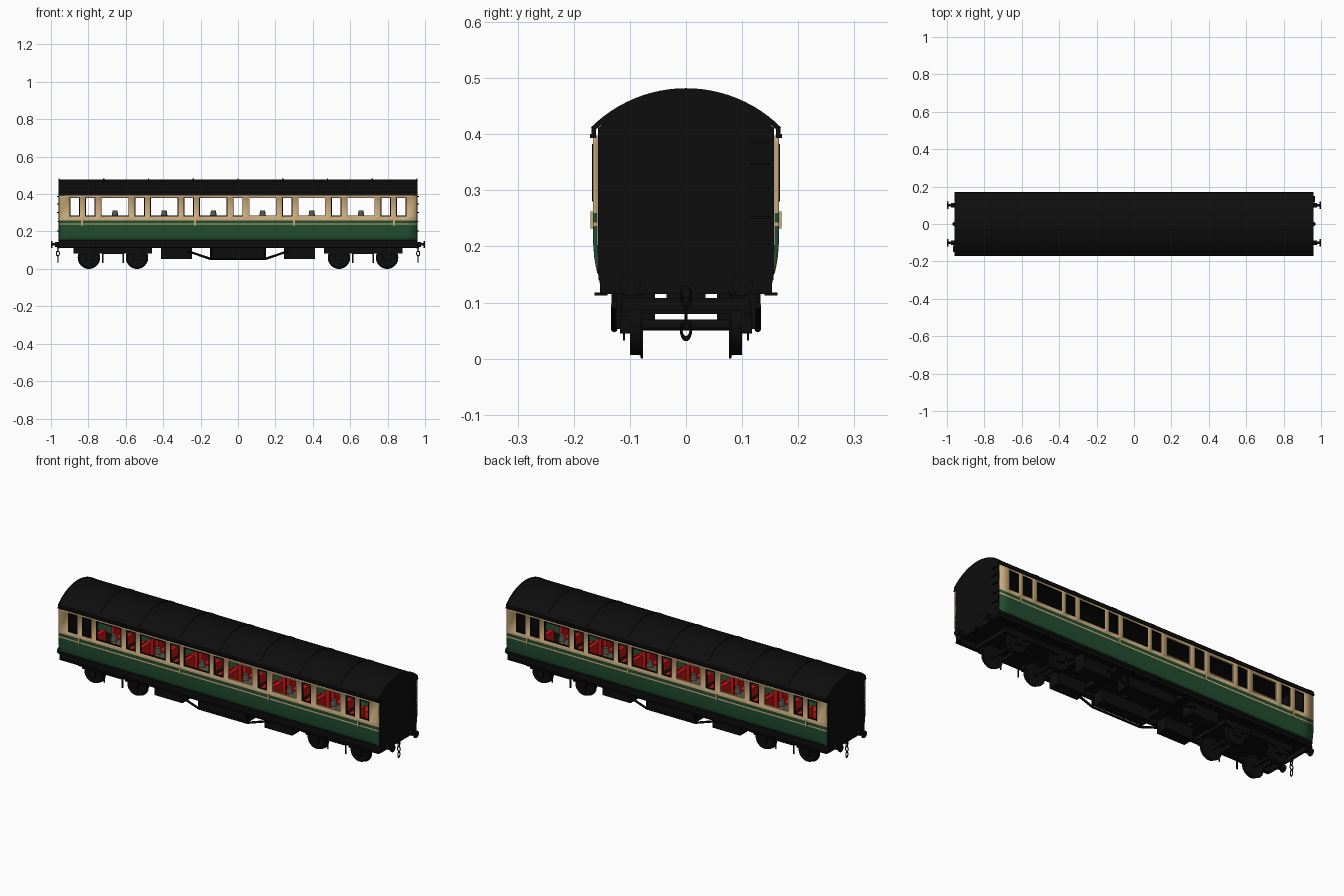
import bpy, bmesh, math
from mathutils import Matrix, Vector

if "Cube" in bpy.data.objects:
    bpy.data.objects.remove(bpy.data.objects["Cube"])


def material(name, r, g, b):
    m = bpy.data.materials.new(name)
    m.diffuse_color = (r, g, b, 1)
    m.use_nodes = True
    m.node_tree.nodes["Principled BSDF"].inputs["Base Color"].default_value = m.diffuse_color
    return m


BLACK = material("black", 0.004, 0.004, 0.004)
CREAM = material("cream", 0.60, 0.41, 0.20)
GREEN = material("green", 0.016, 0.075, 0.03)
RED = material("red", 0.55, 0.008, 0.008)
GREY = material("grey", 0.10, 0.09, 0.075)


def finish(name, bm, mats, smooth=False):
    me = bpy.data.meshes.new(name)
    bm.to_mesh(me)
    bm.free()
    ob = bpy.data.objects.new(name, me)
    bpy.context.collection.objects.link(ob)
    for m in mats:
        me.materials.append(m)
    if smooth:
        bpy.context.view_layer.objects.active = ob
        ob.select_set(True)
        bpy.ops.object.shade_smooth_by_angle(angle=math.radians(35))
        ob.select_set(False)
    return ob


def add_box(bm, x0, x1, y0, y1, z0, z1):
    m = Matrix.Translation(((x0 + x1) / 2, (y0 + y1) / 2, (z0 + z1) / 2))
    m = m @ Matrix.Diagonal((abs(x1 - x0), abs(y1 - y0), abs(z1 - z0), 1))
    bmesh.ops.create_cube(bm, size=1, matrix=m)


def boxes(name, mat, items):
    bm = bmesh.new()
    for it in items:
        add_box(bm, *it)
    return finish(name, bm, [mat])


def add_rod(bm, p, q, r1, r2=None, seg=20):
    p, q = Vector(p), Vector(q)
    d = q - p
    m = Matrix.Translation((p + q) / 2) @ d.to_track_quat('Z', 'Y').to_matrix().to_4x4()
    bmesh.ops.create_cone(bm, cap_ends=True, segments=seg, radius1=r1,
                          radius2=r1 if r2 is None else r2, depth=d.length, matrix=m)


def rods(name, mat, items):
    bm = bmesh.new()
    for it in items:
        add_rod(bm, *it)
    return finish(name, bm, [mat], True)


def prism(name, mat, pts, x0, x1, smooth=False):
    bm = bmesh.new()
    f = bm.faces.new([bm.verts.new((x0, y, z)) for y, z in pts])
    ret = bmesh.ops.extrude_face_region(bm, geom=[f])
    vs = [v for v in ret['geom'] if isinstance(v, bmesh.types.BMVert)]
    bmesh.ops.translate(bm, vec=(x1 - x0, 0, 0), verts=vs)
    bmesh.ops.recalc_face_normals(bm, faces=bm.faces)
    return finish(name, bm, [mat], smooth)


def arc(half, side, top, n=24):
    R = (half ** 2 + (top - side) ** 2) / (2 * (top - side))
    a = math.asin(half / R)
    return [(R * math.sin(a - 2 * a * i / n), top - R + R * math.cos(a - 2 * a * i / n))
            for i in range(n + 1)]


SIGNS = (1, -1)
BAYS = [-0.6575 + 0.263 * i for i in range(6)]
NARROW = [-0.872, -0.789] + [-0.526 + 0.263 * i for i in range(5)] + [0.789, 0.872]
windows = sorted([(c - 0.076, c + 0.076, 1) for c in BAYS] +
                 [(c - 0.028, c + 0.028, 0) for c in NARROW])
SILL, HEAD = 0.28, 0.383

# Body sides: grid of panels with open windows, painted in bands by height
zs = [0.152, 0.165, 0.18, 0.205, 0.236, 0.243, 0.26, SILL, HEAD, 0.398]
ys = [0.158, 0.161, 0.1635, 0.1655] + [0.166] * 6
xs = [-0.958] + [e for w in windows for e in w[:2]] + [0.958]
for s, name in ((1, "front_side"), (-1, "back_side")):
    bm = bmesh.new()
    grid = [[bm.verts.new((s * x, -s * y, z)) for y, z in zip(ys, zs)] for x in xs]
    for i in range(len(xs) - 1):
        for j in range(len(zs) - 1):
            if zs[j] == SILL and i % 2:
                continue
            f = bm.faces.new((grid[i][j], grid[i + 1][j], grid[i + 1][j + 1], grid[i][j + 1]))
            f.material_index = 0 if j == 4 or j >= 6 else 1
    ob = finish(name, bm, [CREAM, GREEN], True)
    mod = ob.modifiers.new("thickness", 'SOLIDIFY')
    mod.thickness = 0.008
    mod.offset = -1

# Window frames: black on doors and narrow lights, cream or black on wide ones
for mat, name in ((BLACK, "black_window_frames"), (CREAM, "cream_window_frames")):
    items = []
    for s in SIGNS:
        for a, b, wide in windows:
            if (mat is CREAM) != bool(wide and a > 0):
                continue
            t = 0.005
            y0, y1 = -s * 0.159, -s * 0.1675
            for x0, x1, z0, z1 in ((a, a + t, SILL, HEAD), (b - t, b, SILL, HEAD),
                                   (a, b, SILL, SILL + t), (a, b, HEAD - t, HEAD)):
                items.append((s * x0, s * x1, y0, y1, z0, z1))
    boxes(name, mat, items)

# Door handles
boxes("door_handles", CREAM, [(s * x - 0.005, s * x + 0.005, -s * 0.165, -s * 0.17, 0.232, 0.262)
                              for s in SIGNS for x in (-0.834, -0.229, 0.3, 0.835)])

# Roof shell, ribs and gutters
outer = arc(0.168, 0.412, 0.479)
inner = arc(0.160, 0.409, 0.472)
prism("roof", BLACK, [(0.168, 0.396)] + outer + [(-0.168, 0.396), (-0.160, 0.396)] +
      inner[::-1] + [(0.160, 0.396)], -0.96, 0.96, True)
rib_out = arc(0.1695, 0.412, 0.482)
for i in range(9):
    x = -0.957 + 0.957 * i / 4
    prism("roof_rib", BLACK, rib_out + arc(0.165, 0.411, 0.476)[::-1], x - 0.003, x + 0.003, True)
boxes("gutters", BLACK, [(-0.96, 0.96, s * 0.16, s * 0.171, 0.393, 0.4) for s in SIGNS])

# End walls and their steps
end = [(0.150, 0.115), (0.157, 0.152), (0.157, 0.405)] + arc(0.157, 0.411, 0.476)
end += [(-0.157, 0.405), (-0.157, 0.152), (-0.150, 0.115)]
for s in SIGNS:
    prism("end_wall", BLACK, end, s * 0.948, s * 0.96)
boxes("end_steps", BLACK, [(s * 0.958, s * 0.967, s * 0.115, s * 0.15, z, z + 0.004)
                           for s in SIGNS for z in (0.2, 0.25, 0.3, 0.345, 0.385)])

# Floor, solebars and footboards
boxes("floor", BLACK, [(-0.955, 0.955, -0.156, 0.156, 0.14, 0.152)])
boxes("solebars", BLACK, [(-0.96, 0.96, s * 0.14, s * 0.153, 0.115, 0.15) for s in SIGNS])
boxes("footboards", BLACK, [(-0.955, 0.955, s * 0.14, s * 0.163, 0.113, 0.118) for s in SIGNS])
boxes("cross_beams", BLACK, [(x - 0.012, x + 0.012, -0.145, 0.145, 0.116, 0.142)
                             for x in (-0.4, -0.2, 0, 0.2, 0.4)])

# Seats either side of each table
seat = []
for c in BAYS:
    for s in SIGNS:
        for k in SIGNS:
            seat.append((c + k * 0.105, c + k * 0.128, s * 0.035, s * 0.155, 0.152, 0.277))
            seat.append((c + k * 0.05, c + k * 0.11, s * 0.035, s * 0.155, 0.165, 0.212))
boxes("seats", RED, seat)

# Tables and lamps
boxes("tables", GREY, [(c - 0.035, c + 0.035, s * 0.05, s * 0.157, 0.248, 0.254)
                       for c in BAYS for s in SIGNS])
rods("lamp_stems", CREAM, [((c, s * 0.12, 0.254), (c, s * 0.12, 0.286), 0.006)
                           for c in BAYS for s in SIGNS])
rods("lamp_shades", GREY, [((c, s * 0.12, 0.28), (c, s * 0.12, 0.312), 0.018, 0.013)
                           for c in BAYS for s in SIGNS])

# Wheels with flanges and axles
AXLES = [-0.797, -0.54, 0.54, 0.797]
wheel = []
for x in AXLES:
    wheel.append(((x, -0.1, 0.06), (x, 0.1, 0.06), 0.01))
    for s in SIGNS:
        wheel.append(((x, s * 0.081, 0.06), (x, s * 0.1, 0.06), 0.054, 0.053, 40))
        wheel.append(((x, s * 0.077, 0.06), (x, s * 0.081, 0.06), 0.06, 0.059, 40))
rods("wheels", BLACK, wheel)

# Bogie frames, bolsters, axle boxes and hangers
bogie = []
for k in SIGNS:
    c = k * 0.6685
    bogie.append((c - 0.05, c + 0.05, -0.118, 0.118, 0.08, 0.1))
    bogie.append((c - 0.04, c + 0.04, -0.035, 0.035, 0.095, 0.142))
    for e in SIGNS:
        bogie.append((c + e * 0.2, c + e * 0.208, -0.11, 0.11, 0.085, 0.108))
        for s in SIGNS:
            bogie.append((c, c + e * 0.21, s * 0.105, s * 0.113, 0.082, 0.113))
            x = c + e * 0.1285
            bogie.append((x - 0.018, x + 0.018, s * 0.1, s * 0.118, 0.045, 0.085))
            bogie.append((x - 0.055, x + 0.055, s * 0.106, s * 0.116, 0.075, 0.083))
            bogie.append((c + e * 0.05, c + e * 0.058, s * 0.109, s * 0.112, 0.032, 0.085))
boxes("bogie_frames", BLACK, bogie)

# Equipment boxes and truss rods
boxes("equipment_boxes", BLACK, [(k * 0.245, k * 0.412, s * 0.06, s * 0.125, 0.053, 0.118)
                                 for k in SIGNS for s in SIGNS])
boxes("battery_boxes", BLACK, [(-0.147, 0.147, s * 0.055, s * 0.118, 0.054, 0.118) for s in SIGNS])
truss = []
for s in SIGNS:
    truss.append(((-0.147, s * 0.128, 0.053), (0.147, s * 0.128, 0.053), 0.006, 0.006, 8))
    for k in SIGNS:
        truss.append(((k * 0.145, s * 0.128, 0.053), (k * 0.27, s * 0.128, 0.095), 0.006, 0.006, 8))
        truss.append(((k * 0.145, s * 0.128, 0.053), (k * 0.145, s * 0.128, 0.118), 0.005, 0.005, 8))
rods("truss_rods", BLACK, truss)

# Buffers and coupling hooks
buf = []
for k in SIGNS:
    for s in SIGNS:
        y = s * 0.1
        buf.append(((k * 0.955, y, 0.131), (k * 0.978, y, 0.131), 0.013))
        buf.append(((k * 0.975, y, 0.131), (k * 0.994, y, 0.131), 0.007))
        buf.append(((k * 0.993, y, 0.131), (k * 1.0, y, 0.131), 0.019))
    buf.append(((k * 0.955, 0, 0.118), (k * 0.968, 0, 0.118), 0.008))
rods("buffers", BLACK, buf)
for k in SIGNS:
    for z, h in ((0.11, 0.02), (0.082, 0.016), (0.051, 0.02)):
        bpy.ops.mesh.primitive_torus_add(major_segments=20, minor_segments=8, major_radius=0.0085,
                                         minor_radius=0.0025, location=(k * 0.963, 0, z),
                                         rotation=(0, math.pi / 2, math.pi / 2 if h < 0.02 else 0))
        ob = bpy.context.object
        ob.name = "coupling_link"
        ob.scale = (h / 0.011, 1, 1)
        ob.data.materials.append(BLACK)
        bpy.ops.object.shade_smooth_by_angle(angle=math.radians(40))
